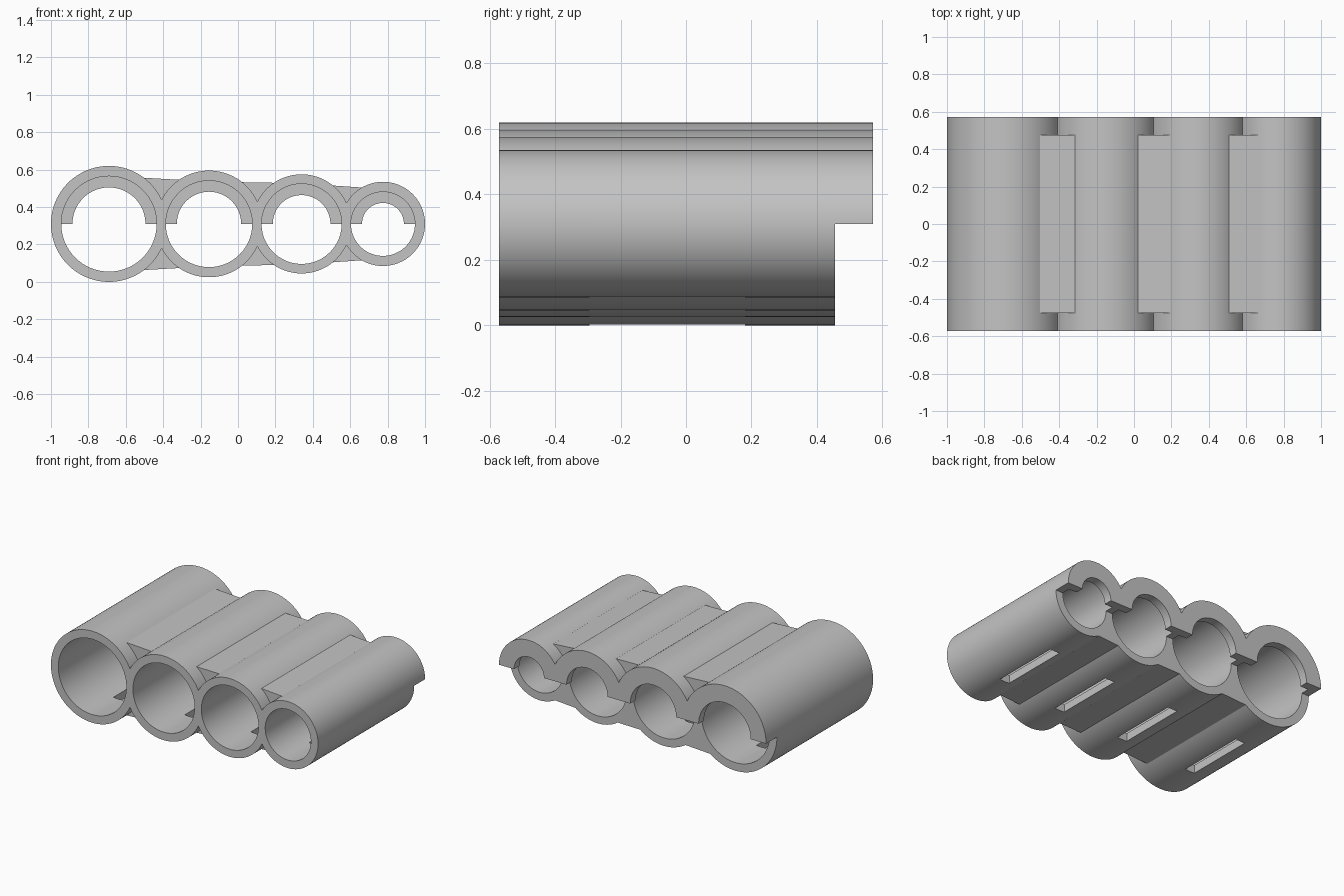
import bpy, bmesh, math

cube = bpy.data.objects.get("Cube")
if cube:
    bpy.data.objects.remove(cube, do_unlink=True)

MID_Z = 0.31
HALF_LEN = 0.572
LIP_Y = 0.515      # front of the retaining lip
CUT_Y = 0.456      # lower half is open behind this

# centre x, outer radius, bore radius, lip radius
TUBES = [(-0.69, 0.31, 0.255, 0.195),
         (-0.155, 0.285, 0.231, 0.172),
         (0.34, 0.265, 0.214, 0.154),
         (0.775, 0.225, 0.171, 0.112)]
# x range of the web between each pair of tubes
WEBS = [(-0.505, -0.312), (0.02, 0.195), (0.505, 0.665)]

grey = bpy.data.materials.new("light grey plastic")
grey.use_nodes = True
colour = (0.55, 0.55, 0.55, 1)
grey.diffuse_color = colour
grey.node_tree.nodes["Principled BSDF"].inputs["Base Color"].default_value = colour


def prism(name, outline, y0, y1):
    """Extrude an x/z outline along y."""
    bm = bmesh.new()
    face = bm.faces.new([bm.verts.new((x, y0, z)) for x, z in outline])
    ext = bmesh.ops.extrude_face_region(bm, geom=[face])
    moved = [v for v in ext["geom"] if isinstance(v, bmesh.types.BMVert)]
    bmesh.ops.translate(bm, vec=(0, y1 - y0, 0), verts=moved)
    bmesh.ops.recalc_face_normals(bm, faces=bm.faces)
    mesh = bpy.data.meshes.new(name)
    bm.to_mesh(mesh)
    bm.free()
    mesh.materials.append(grey)
    obj = bpy.data.objects.new(name, mesh)
    bpy.context.collection.objects.link(obj)
    return obj


def rod(name, x, r, y0, y1, n=96):
    angles = [2 * math.pi * i / n for i in range(n)]
    return prism(name, [(x + r * math.cos(a), MID_Z + r * math.sin(a)) for a in angles], y0, y1)


def block(name, x0, x1, y0, y1, z0, z1):
    return prism(name, [(x0, z0), (x1, z0), (x1, z1), (x0, z1)], y0, y1)


def combine(target, other, operation):
    other.hide_render = True
    mod = target.modifiers.new(operation.title(), 'BOOLEAN')
    mod.operation = operation
    mod.solver = 'EXACT'
    mod.object = other
    bpy.context.view_layer.objects.active = target
    bpy.ops.object.modifier_apply(modifier=mod.name)
    bpy.data.objects.remove(other, do_unlink=True)


def height_on(tube, x):
    return math.sqrt(tube[1] ** 2 - (x - tube[0]) ** 2) - 0.002


# outer tubes joined into one body
body = rod("tube_rack_body", TUBES[0][0], TUBES[0][1], -HALF_LEN, HALF_LEN)
for x, outer, bore, lip in TUBES[1:]:
    combine(body, rod("tube", x, outer, -HALF_LEN, HALF_LEN), 'UNION')

# webs filling the valleys between neighbouring tubes
for (x0, x1), left, right in zip(WEBS, TUBES, TUBES[1:]):
    h0, h1 = height_on(left, x0), height_on(right, x1)
    outline = [(x0, MID_Z - h0), (x1, MID_Z - h1), (x1, MID_Z + h1), (x0, MID_Z + h0)]
    combine(body, prism("web", outline, -0.475, 0.475), 'UNION')

# bores, narrower lip openings and bottom slots
for x, outer, bore, lip in TUBES:
    combine(body, rod("bore_cutter", x, bore, -0.7, LIP_Y), 'DIFFERENCE')
    combine(body, rod("lip_cutter", x, lip, LIP_Y - 0.1, 0.7), 'DIFFERENCE')
    combine(body, block("slot_cutter", x - 0.036, x + 0.036, -0.295, 0.18, -0.1, MID_Z - 0.05),
            'DIFFERENCE')

# open lower half at the back
combine(body, block("opening_cutter", -1.2, 1.2, CUT_Y, 0.8, -0.2, MID_Z), 'DIFFERENCE')

bpy.ops.object.select_all(action='DESELECT')
body.select_set(True)
bpy.context.view_layer.objects.active = body
bpy.ops.object.shade_smooth_by_angle(angle=math.radians(25))
